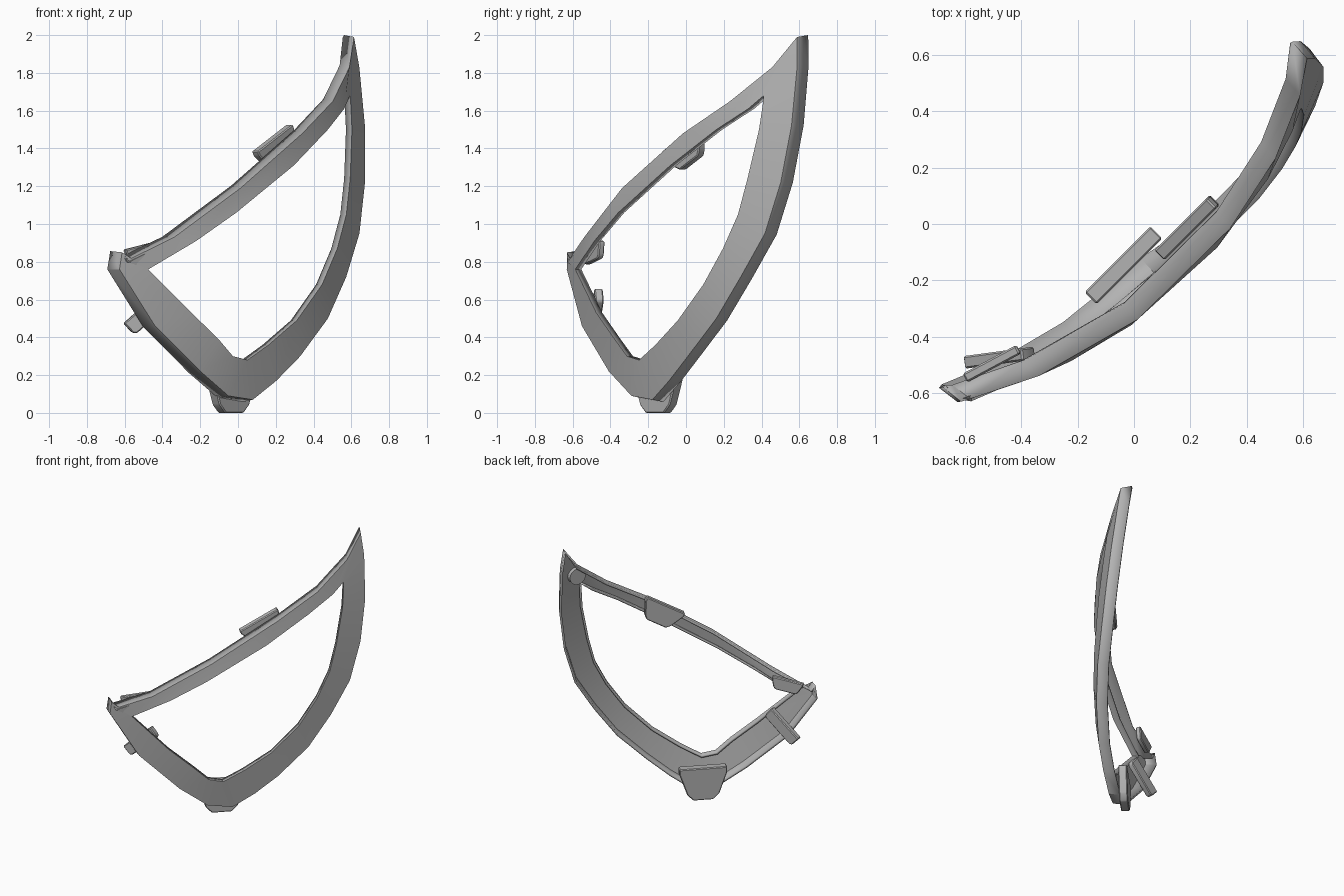
import bpy, bmesh, math
from mathutils import Vector, Matrix

cube = bpy.data.objects.get("Cube")
if cube:
    bpy.data.objects.remove(cube, do_unlink=True)

grey = bpy.data.materials.new("satin_grey")
grey.use_nodes = True
colour = (0.45, 0.45, 0.45, 1)
grey.diffuse_color = colour
grey.node_tree.nodes["Principled BSDF"].inputs["Base Color"].default_value = colour

# The part lies on a bulged shell facing diagonally to the front left
ALONG = Vector((1, 1, 0)).normalized()
BACK = Vector((-1, 1, 0)).normalized()
UP = Vector((0, 0, 1))


def shell(d, z, behind=0.0):
    """Point on the bulged shell, at d along the diagonal and height z."""
    bulge = 0.33 * d * d - 0.1 * max(d, 0) + 0.1 * (z - 1) ** 2 - 0.27
    return ALONG * d + BACK * (bulge + behind) + UP * z


def finish(name, bm):
    """Turn a bmesh into a smooth-by-angle object with the grey material."""
    mesh = bpy.data.meshes.new(name)
    bm.to_mesh(mesh)
    bm.free()
    obj = bpy.data.objects.new(name, mesh)
    bpy.context.scene.collection.objects.link(obj)
    mesh.materials.append(grey)
    bpy.ops.object.select_all(action='DESELECT')
    obj.select_set(True)
    bpy.context.view_layer.objects.active = obj
    bpy.ops.object.shade_smooth_by_angle(angle=math.radians(30))
    return obj


def clip(name, centre, along, top, bottom, height, thickness):
    """Flat clip that tapers downwards and has clipped lower corners."""
    side = Vector(along).normalized()
    up = (UP - side * UP.dot(side)).normalized()
    normal = side.cross(up)
    h, c = height / 2, height * 0.18
    right = [(top, h), (top, h - c), (bottom + c / 2, c - h), (bottom - c / 2, -h)]
    outline = right + [(-s, t) for s, t in reversed(right)]
    base = centre - normal * thickness / 2
    bm = bmesh.new()
    face = bm.faces.new([bm.verts.new(base + side * s + up * t) for s, t in outline])
    extruded = bmesh.ops.extrude_face_region(bm, geom=[face])
    moved = [v for v in extruded["geom"] if isinstance(v, bmesh.types.BMVert)]
    bmesh.ops.translate(bm, verts=moved, vec=normal * thickness)
    bmesh.ops.recalc_face_normals(bm, faces=bm.faces)
    bmesh.ops.bevel(bm, geom=bm.edges[:], offset=0.006, segments=1, affect='EDGES')
    finish(name, bm)


# Outer edge and inner edge of the front face, as (along, height) pairs
upper_rail = [
    ((.85, 1.99), (.71, 1.68)),
    ((.74, 1.83), (.63, 1.61)),
    ((.52, 1.65), (.45, 1.5)),
    ((.23, 1.48), (.15, 1.31)),
    ((-.23, 1.19), (-.26, 1.06)),
    ((-.62, .93), (-.5, .91)),
]
low_corner = [((d, z), (-.75, .76)) for d, z in ((-.85, .81), (-.88, .85), (-.89, .76))]
short_rail = [
    ((-.7, .46), (-.51, .53)),
    ((-.43, .22), (-.34, .39)),
    ((-.24, .09), (-.24, .3)),
    ((-.07, .07), (-.14, .28)),
]
long_rail = [
    ((.08, .17), (0, .36)),
    ((.24, .3), (.19, .49)),
    ((.45, .5), (.38, .68)),
    ((.61, .72), (.51, .87)),
    ((.75, .95), (.6, 1.05)),
    ((.83, 1.22), (.65, 1.24)),
    ((.87, 1.52), (.7, 1.5)),
    ((.87, 1.83), (.71, 1.64)),
]

# Frame: open-backed channel of outer flange, front face and inner lip
bm = bmesh.new()
sections = []
for outer, inner in upper_rail + low_corner + short_rail + long_rail:
    o, i = shell(*outer), shell(*inner)
    flange = shell(*outer, 0.075) + (o - i).normalized() * 0.012
    lip = shell(*inner, 0.045)
    sections.append([bm.verts.new(p) for p in (flange, o, i, lip)])
for a, b in zip(sections, sections[1:] + sections[:1]):
    for j in range(3):
        bm.faces.new((a[j], b[j], b[j + 1], a[j + 1]))
bmesh.ops.remove_doubles(bm, verts=bm.verts, dist=0.001)
frame = finish("channel_frame", bm)
wall = frame.modifiers.new("wall", 'SOLIDIFY')
wall.thickness = 0.016
wall.offset = -1

# Mounting clips behind the rails
clip("bottom_clip", shell(-.13, .12, .11), ALONG, .165, .09, .24, .06)
clip("upper_clip", shell(.15, 1.39, .12), ALONG + UP * .55, .15, .09, .15, .05)
clip("corner_clip", shell(-.7, .845, .11), (.86, .46, .22), .11, .08, .09, .035)
clip("lower_rail_clip", shell(-.67, .535, .1), (.74, .1, .66), .14, .13, .085, .045)

# Round boss inside the high corner
axis = (ALONG * 0.3 - BACK).normalized()
turn = axis.to_track_quat('Z', 'Y').to_matrix().to_4x4()
bm = bmesh.new()
bmesh.ops.create_cone(bm, cap_ends=True, segments=20, radius1=0.06, radius2=0.06, depth=0.04,
                      matrix=Matrix.Translation(shell(.75, 1.76, .04)) @ turn)
finish("corner_boss", bm)
